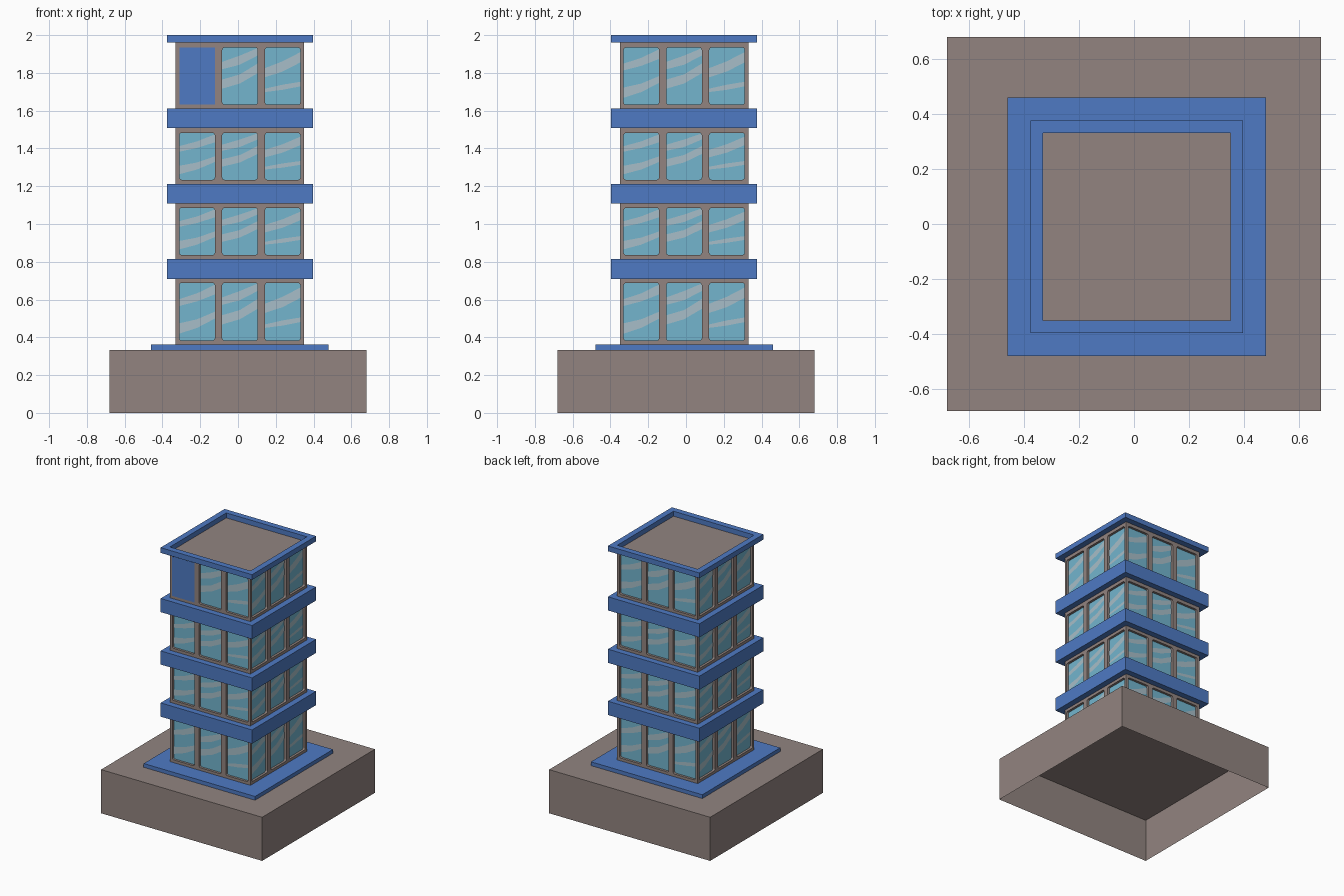
import bpy, bmesh, math
from mathutils import Matrix, Vector

if "Cube" in bpy.data.objects:
    bpy.data.objects.remove(bpy.data.objects["Cube"])


def material(name, rgb):
    m = bpy.data.materials.new(name)
    lin = [((c / 255 + 0.055) / 1.055) ** 2.4 for c in rgb]
    m.diffuse_color = (*lin, 1)
    m.use_nodes = True
    m.node_tree.nodes["Principled BSDF"].inputs["Base Color"].default_value = m.diffuse_color
    return m


TAUPE = material("taupe concrete", (146, 132, 128))
BLUE = material("blue trim", (78, 122, 196))
GLASS = material("blue glass", (115, 181, 206))
STREAK = material("pale reflection", (167, 190, 200))

CX, CY, HALF = 0.01, -0.01, 0.34        # tower centre and half width
THICK = 0.02                            # window frame thickness
COLS = (-0.2265, 0, 0.2265)             # window centres
WIN = 0.0935                            # window half width
# wall bottom, wall top, window bottom, window top
FLOORS = ((0.36, 0.71, 0.383, 0.688), (0.815, 1.108, 0.836, 1.085),
          (1.212, 1.51, 1.234, 1.482), (1.61, 1.96, 1.632, 1.934))


def add_object(name, mesh, mat):
    mesh.materials.clear()
    mesh.materials.append(mat)
    ob = bpy.data.objects.new(name, mesh)
    bpy.context.collection.objects.link(ob)
    return ob


def from_bmesh(name, bm, mat):
    mesh = bpy.data.meshes.new(name)
    bm.to_mesh(mesh)
    bm.free()
    return add_object(name, mesh, mat)


def box(name, cx, cy, half, z0, z1, mat, skip=()):
    """Square box; skip lists the directions of faces left open."""
    bm = bmesh.new()
    bmesh.ops.create_cube(bm, size=1, matrix=Matrix.Translation((cx, cy, (z0 + z1) / 2))
                          @ Matrix.Diagonal((2 * half, 2 * half, z1 - z0, 1)))
    bm.normal_update()
    gone = [f for f in bm.faces if any(f.normal.dot(Vector(d)) > 0.9 for d in skip)]
    bmesh.ops.delete(bm, geom=gone, context='FACES')
    return from_bmesh(name, bm, mat)


def side_matrix(k, depth):
    """Maps (across, up, outward) onto wall k, at a depth behind its face."""
    return (Matrix.Translation((CX, CY, 0)) @ Matrix.Rotation(k * math.pi / 2, 4, 'Z')
            @ Matrix.Translation((0, depth - HALF, 0)) @ Matrix.Rotation(math.pi / 2, 4, 'X'))


def rounded(x0, x1, z0, z1, r=0.012, n=3):
    pts = []
    for i, (x, z) in enumerate(((x1 - r, z1 - r), (x0 + r, z1 - r),
                                (x0 + r, z0 + r), (x1 - r, z0 + r))):
        for j in range(n + 1):
            a = (i + j / n) * math.pi / 2
            pts.append((x + r * math.cos(a), z + r * math.sin(a)))
    return pts


def frame_mesh(loops):
    """Flat wall with holes, made from a filled and extruded curve."""
    cu = bpy.data.curves.new("frame", 'CURVE')
    cu.dimensions = '2D'
    cu.fill_mode = 'BOTH'
    cu.extrude = THICK / 2
    for pts in loops:
        sp = cu.splines.new('POLY')
        sp.points.add(len(pts) - 1)
        for p, (x, z) in zip(sp.points, pts):
            p.co = (x, z, 0, 1)
        sp.use_cyclic_u = True
        sp.use_smooth = False
    tmp = bpy.data.objects.new("frame", cu)
    bpy.context.collection.objects.link(tmp)
    bpy.context.view_layer.update()
    dg = bpy.context.evaluated_depsgraph_get()
    mesh = bpy.data.meshes.new_from_object(tmp.evaluated_get(dg))
    bpy.data.objects.remove(tmp)
    return mesh


# Base, open underneath, and the blue plinth plate
box("base", 0, 0, 0.68, 0, 0.333, TAUPE, [(0, 0, -1)])
box("plinth_plate", CX, CY, 0.47, 0.333, 0.362, BLUE, [(0, 0, -1)])

# Blue bands between floors
for i, (z0, z1) in enumerate(((0.71, 0.815), (1.108, 1.212), (1.508, 1.612))):
    box(f"floor_band_{i + 1}", CX, CY, 0.386, z0, z1, BLUE)

# Roof and its raised rim
box("roof", CX, CY, HALF, 1.955, 1.962, TAUPE)
bm = bmesh.new()
rings = []
for h, z in ((0.386, 1.96), (0.386, 2.0), (HALF, 2.0), (HALF, 1.96)):
    rings.append([bm.verts.new((CX + sx * h, CY + sy * h, z))
                  for sx, sy in ((-1, -1), (1, -1), (1, 1), (-1, 1))])
for i in range(4):
    a, b = rings[i], rings[(i + 1) % 4]
    for j in range(4):
        bm.faces.new((a[j], a[(j + 1) % 4], b[(j + 1) % 4], b[j]))
bmesh.ops.recalc_face_normals(bm, faces=bm.faces)
from_bmesh("roof_rim", bm, BLUE)

# Reflection bands as window fractions: left low/high, middle low/high, right low/high
PATTERNS = (
    ((0.60, 0.72, 0.68, 0.82, 0.80, 0.97), (0.12, 0.30, 0.22, 0.37, 0.38, 0.50)),
    ((0.62, 0.75, 0.70, 0.86, 0.86, 0.99), (0.28, 0.44, 0.37, 0.53, 0.55, 0.72)),
    ((0.48, 0.64, 0.58, 0.76, 0.74, 0.92), (0.22, 0.28, 0.26, 0.35, 0.32, 0.40)),
)

streaks = bmesh.new()
for f, (z0, z1, w0, w1) in enumerate(FLOORS):
    box(f"glass_{f + 1}", CX, CY, HALF - 0.018, z0, z1, GLASS, [(0, 0, 1), (0, 0, -1)])
    outline = [(-HALF, z0), (HALF, z0), (HALF, z1), (-HALF, z1)]
    mesh = frame_mesh([outline] + [rounded(c - WIN, c + WIN, w0, w1) for c in COLS])
    for k in range(4):
        ob = add_object(f"window_frame_{f + 1}_{k + 1}", mesh, TAUPE)
        ob.matrix_world = side_matrix(k, THICK / 2)
        m = side_matrix(k, 0.0165)
        for c, x in enumerate(COLS):
            for b in PATTERNS[c]:
                for s in (0, 2):
                    xs = (x - WIN, x) if s == 0 else (x, x + WIN)
                    quad = ((xs[0], b[s]), (xs[1], b[s + 2]), (xs[1], b[s + 3]), (xs[0], b[s + 1]))
                    streaks.faces.new([streaks.verts.new(m @ Vector((px, w0 + t * (w1 - w0), 0)))
                                       for px, t in quad])
from_bmesh("glass_reflections", streaks, STREAK)

# Solid blue panel filling one top floor window
bm = bmesh.new()
m = side_matrix(0, -0.001)
w0, w1 = FLOORS[3][2:]
bm.faces.new([bm.verts.new(m @ Vector((COLS[0] + sx * WIN, z, 0)))
              for sx, z in ((-1, w0), (1, w0), (1, w1), (-1, w1))])
from_bmesh("blue_panel", bm, BLUE)
